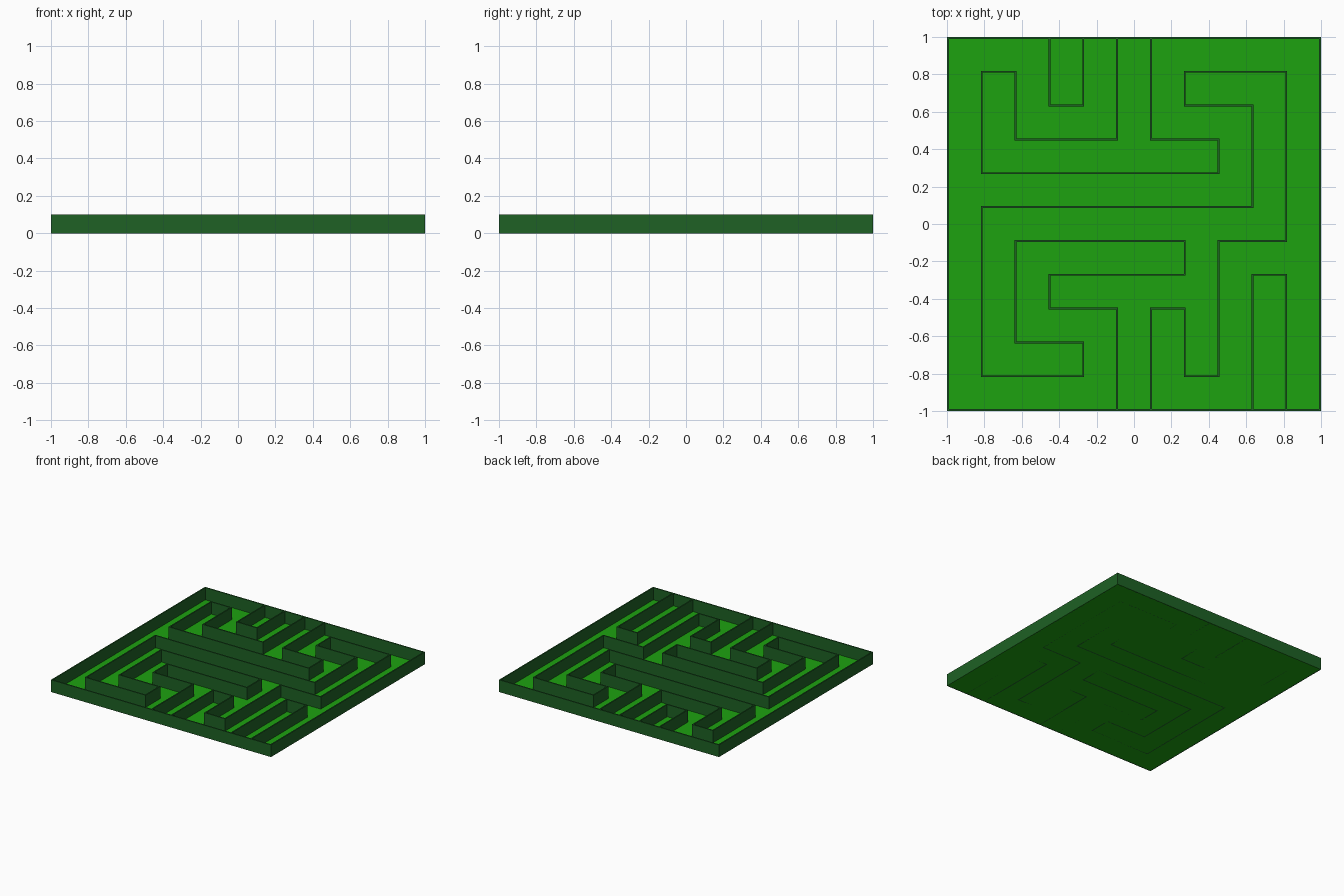
import bpy, bmesh
from mathutils import Matrix, Vector

if "Cube" in bpy.data.objects:
    bpy.data.objects.remove(bpy.data.objects["Cube"])

T = 0.01                # wall thickness
H = 0.1                 # wall height
S = (2 - T) / 11        # grid spacing


def grid(i):
    return -1 + T / 2 + i * S


def material(name, rgb):
    m = bpy.data.materials.new(name)
    m.diffuse_color = (*rgb, 1)
    m.use_nodes = True
    m.node_tree.nodes["Principled BSDF"].inputs["Base Color"].default_value = m.diffuse_color
    return m


def make_object(name, bm, mat):
    me = bpy.data.meshes.new(name)
    bm.to_mesh(me)
    bm.free()
    me.materials.append(mat)
    ob = bpy.data.objects.new(name, me)
    bpy.context.collection.objects.link(ob)
    return ob


def walls(name, points, mat):
    """Thin upright panels following a path of grid corners."""
    bm = bmesh.new()
    for (ax, ay), (bx, by) in zip(points, points[1:]):
        size = Vector((abs(bx - ax) * S + T, abs(by - ay) * S + T, H))
        centre = Vector((grid((ax + bx) / 2), grid((ay + by) / 2), H / 2))
        bmesh.ops.create_cube(bm, size=1, matrix=Matrix.Translation(centre) @ Matrix.Diagonal((*size, 1)))
    return make_object(name, bm, mat)


floor_green = material("floor_green", (0.0125, 0.36, 0.005))
wall_green = material("wall_green", (0.013, 0.12, 0.018))

# Floor sheet
bm = bmesh.new()
bmesh.ops.create_grid(bm, x_segments=1, y_segments=1, size=1)
make_object("floor", bm, floor_green)

# Outer rim
walls("outer_wall", [(0, 0), (11, 0), (11, 11), (0, 11), (0, 0)], wall_green)

# Maze walls, as paths on the 11 x 11 grid
walls("back_wall", [(5, 11), (5, 8), (2, 8), (2, 10), (1, 10), (1, 7),
                    (8, 7), (8, 8), (6, 8), (6, 11)], wall_green)
walls("back_stub_wall", [(3, 11), (3, 9), (4, 9), (4, 11)], wall_green)
walls("winding_wall", [(6, 0), (6, 3), (7, 3), (7, 1), (8, 1), (8, 5), (10, 5), (10, 10),
                       (7, 10), (7, 9), (9, 9), (9, 6), (1, 6), (1, 1), (4, 1), (4, 2),
                       (2, 2), (2, 5), (7, 5), (7, 4), (3, 4), (3, 3), (5, 3), (5, 0)], wall_green)
walls("front_stub_wall", [(9, 0), (9, 4), (10, 4), (10, 0)], wall_green)
